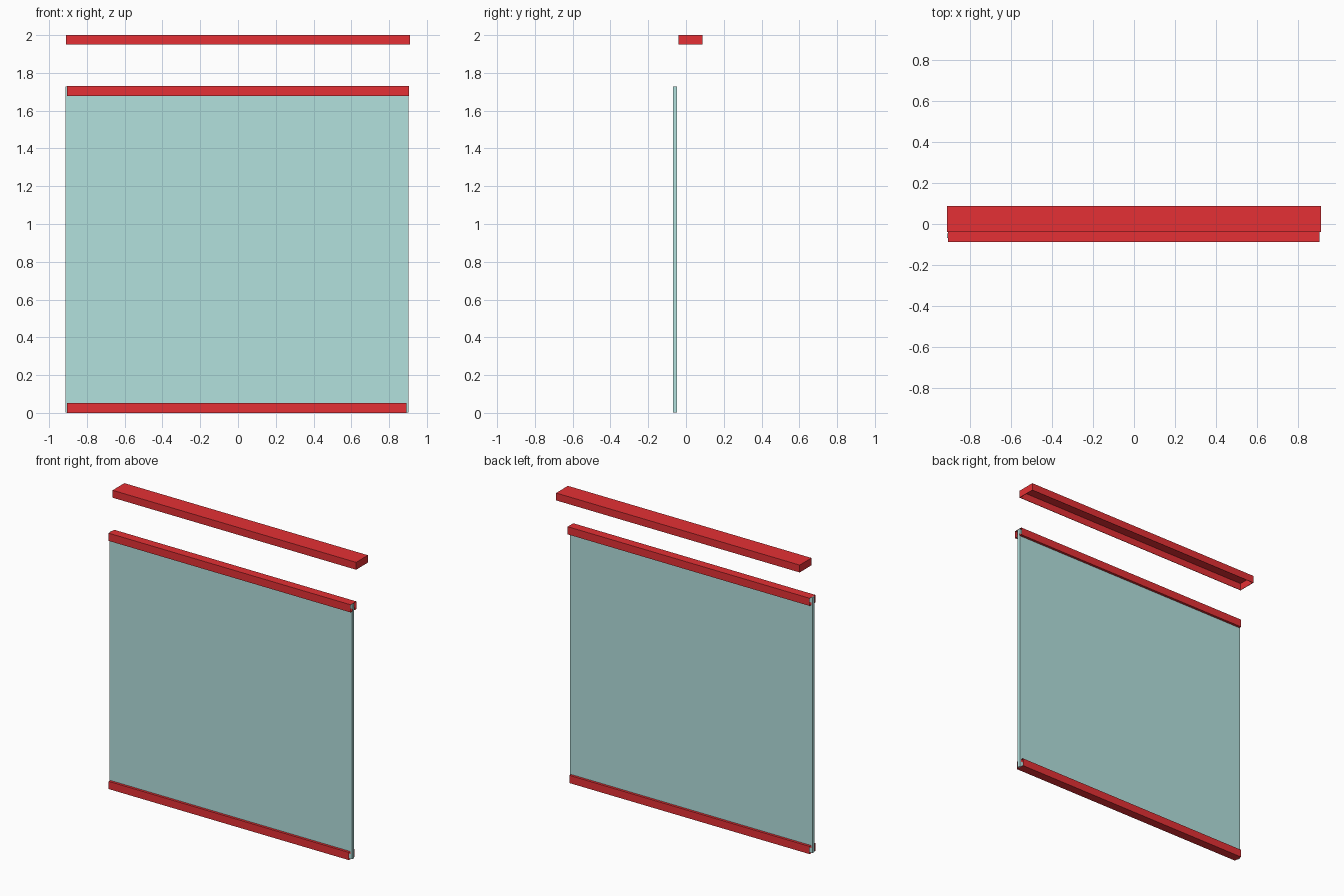
import bpy, bmesh

if "Cube" in bpy.data.objects:
    bpy.data.objects.remove(bpy.data.objects["Cube"])

def material(name, rgba):
    m = bpy.data.materials.new(name)
    m.diffuse_color = rgba
    m.use_nodes = True
    m.node_tree.nodes["Principled BSDF"].inputs["Base Color"].default_value = m.diffuse_color
    return m

red = material("red_paint", (0.78, 0.03, 0.035, 1))
teal = material("clear_glass", (0.45, 0.75, 0.73, 0.5))

def finish(bm, name, mat):
    me = bpy.data.meshes.new(name)
    bm.to_mesh(me)
    bm.free()
    ob = bpy.data.objects.new(name, me)
    bpy.context.collection.objects.link(ob)
    me.materials.append(mat)
    return ob

def box(name, lo, hi, mat):
    bm = bmesh.new()
    bmesh.ops.create_cube(bm, size=1)
    for v in bm.verts:
        v.co = [l + (c + 0.5) * (h - l) for l, h, c in zip(lo, hi, v.co)]
    return finish(bm, name, mat)

def channel(name, pts, x0, x1, mat):
    """Thin sheet folded along a y,z profile, running along x."""
    bm = bmesh.new()
    a = [bm.verts.new((x0, y, z)) for y, z in pts]
    b = [bm.verts.new((x1, y, z)) for y, z in pts]
    for i in range(len(pts) - 1):
        bm.faces.new((a[i], a[i + 1], b[i + 1], b[i]))
    return finish(bm, name, mat)

# Glass panel
YC = -0.058
box("glass_panel", (-0.913, YC - 0.011, 0.001), (0.902, YC + 0.011, 1.729), teal)

# Clamp rails: C section with lips turned in beside the glass
half = [(-0.013, 0.018), (-0.013, 0.03), (-0.016, 0.05), (-0.027, 0.05),
        (-0.03, 0.047), (-0.03, 0.0)]
half = [(-0.013, 0.035), (-0.013, 0.052), (-0.030, 0.052), (-0.030, 0.0)]
section = half + [(-y, d) for y, d in reversed(half)]
channel("top_rail", [(YC + y, 1.73 - d) for y, d in section], -0.906, 0.905, red)
channel("bottom_rail", [(YC + y, d) for y, d in section], -0.906, 0.892, red)

# Header cover: hollow box open underneath, with a thin wall
cover = box("header_cover", (-0.911, -0.039, 1.95), (0.911, 0.087, 2.0), red)
bm = bmesh.new()
bm.from_mesh(cover.data)
bm.faces.ensure_lookup_table()
bottom = min(bm.faces, key=lambda f: f.calc_center_median().z)
bmesh.ops.delete(bm, geom=[bottom], context='FACES_ONLY')
bm.to_mesh(cover.data)
bm.free()
wall = cover.modifiers.new("wall", 'SOLIDIFY')
wall.thickness = 0.004
wall.offset = -1
